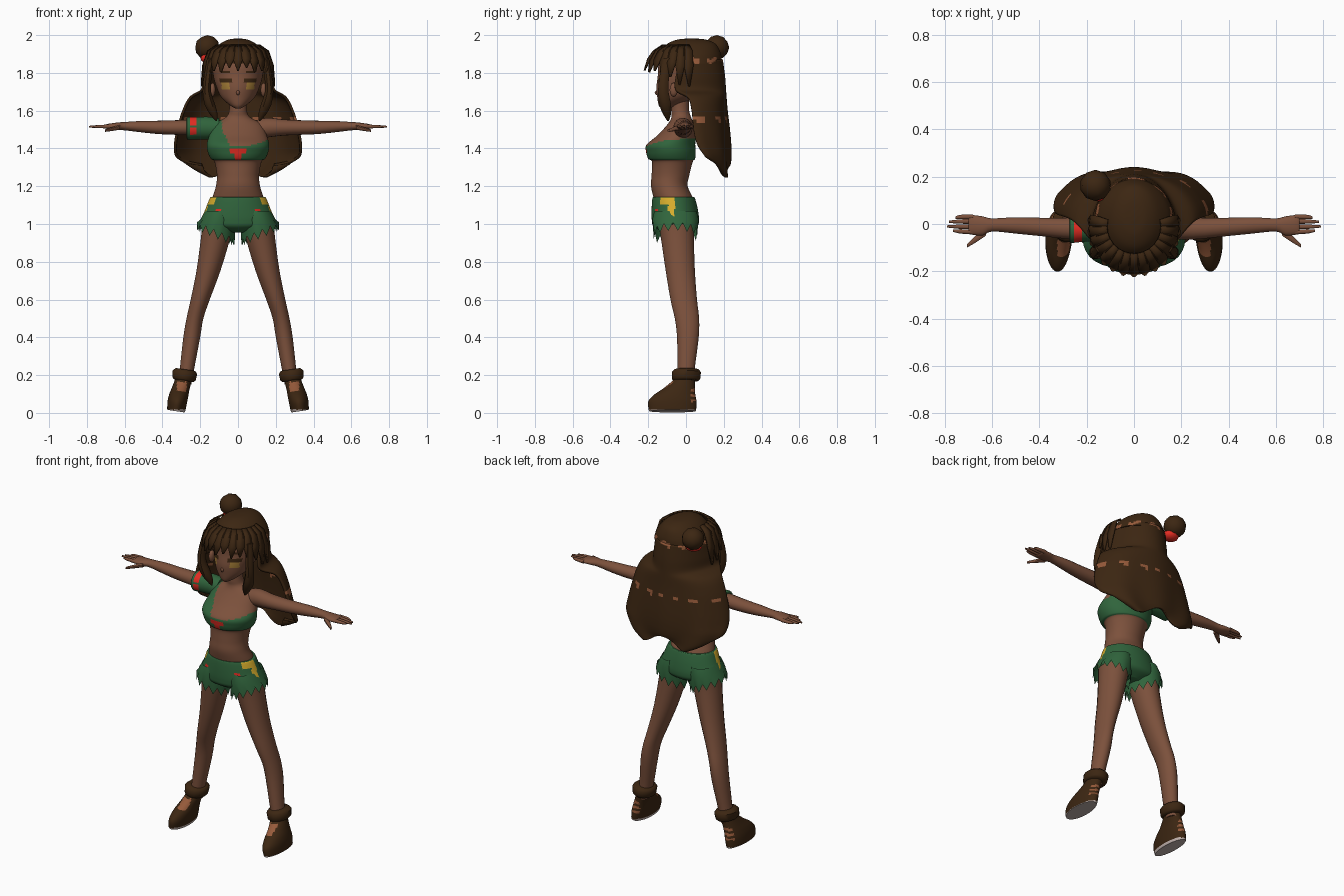
import bpy, bmesh, math
from mathutils import Vector

# ---- colours (sRGB picked, stored linear) ----
def lin(c):
    c /= 255
    return c / 12.92 if c < 0.04045 else ((c + 0.055) / 1.055) ** 2.4

MATS = {}
for key, rgb in {"skin brown": (124, 81, 60), "hair brown": (60, 38, 18), "cloth green": (48, 100, 60),
                 "red trim": (226, 44, 34), "yellow trim": (214, 172, 44), "tan streak": (150, 90, 58),
                 "sole grey": (190, 175, 170), "eye gold": (165, 125, 55)}.items():
    m = bpy.data.materials.new(key)
    m.diffuse_color = (*[lin(c) for c in rgb], 1)
    MATS[key] = m
SKIN, HAIR, GREEN, RED, YELLOW, TAN, SOLE, GOLD = MATS

# ---- helpers ----
def finish(name, bm, mats, rule=None, angle=50):
    bmesh.ops.recalc_face_normals(bm, faces=bm.faces)
    if rule:
        for f in bm.faces:
            f.material_index = mats.index(rule(f.calc_center_median()) or mats[0])
    me = bpy.data.meshes.new(name)
    bm.to_mesh(me)
    bm.free()
    for k in mats:
        me.materials.append(MATS[k])
    for p in me.polygons:
        p.use_smooth = True
    me.set_sharp_from_angle(angle=math.radians(angle))
    ob = bpy.data.objects.new(name, me)
    bpy.context.collection.objects.link(ob)
    return ob

def smooth(st, k):
    """Catmull-Rom interpolation of stations, k steps per span."""
    out = []
    for i in range(len(st) - 1):
        a, b, c, d = st[max(i - 1, 0)], st[i], st[i + 1], st[min(i + 2, len(st) - 1)]
        for j in range(k):
            t = j / k
            out.append([q + 0.5 * t * (r - p + t * (2*p - 5*q + 4*r - s + t * (3*(q - r) + s - p)))
                        for p, q, r, s in zip(a, b, c, d)])
    return out + [list(st[-1])]

def skinned(name, rows, mats, rule=None, closed=True, caps=True):
    bm = bmesh.new()
    vs = [[bm.verts.new(p) for p in r] for r in rows]
    n = len(rows[0])
    for a, b in zip(vs, vs[1:]):
        for i in range(n if closed else n - 1):
            j = (i + 1) % n
            bm.faces.new((a[i], a[j], b[j], b[i]))
    if caps:
        bm.faces.new(vs[0])
        bm.faces.new(vs[-1])
    return finish(name, bm, mats, rule)

def rings(st, n, k=1, s=1, axis="z", tilt=0):
    """Elliptic rings; z stations (z,cx,cy,rx,ry), x stations (x,cy,cz,ry,rz)."""
    rows = []
    for h, c1, c2, r1, r2 in smooth(st, k):
        row = []
        for i in range(n):
            a = 2 * math.pi * (i + 0.5) / n
            u, v = r1 * math.cos(a), r2 * math.sin(a)
            row.append(Vector((s * (c1 + u), c2 + v, h + tilt * u)) if axis == "z"
                       else Vector((s * h, c1 + u, c2 + v)))
        rows.append(row)
    return rows

def ball(name, loc, size, mats, sub=2):
    bm = bmesh.new()
    bmesh.ops.create_icosphere(bm, subdivisions=sub, radius=1)
    for v in bm.verts:
        v.co = Vector(loc) + Vector([a * b for a, b in zip(v.co, size)])
    return finish(name, bm, mats)

# ---- torso with one-shouldered top painted by rule ----
def top_rule(p):
    x, z = p.x, p.z
    if p.y < -0.1 and ((abs(x) < 0.042 and 1.372 < z < 1.402) or (abs(x) < 0.02 and 1.34 < z < 1.375)):
        return RED
    neckline = 1.41 + 1.4 * x * x if x > -0.04 else 1.41 + 2.0 * (-0.04 - x)
    if p.y > -0.03:
        neckline = 1.455
    if z > 1.337 and (z < neckline or (x < -0.085 and z < 1.57)):
        return GREEN

skinned("torso", rings([(1.08, 0, -.06, .13, .1), (1.13, 0, -.065, .137, .105), (1.2, 0, -.088, .117, .097),
    (1.26, 0, -.082, .112, .1), (1.33, 0, -.072, .125, .108), (1.345, 0, -.076, .143, .124),
    (1.38, 0, -.08, .16, .131), (1.42, 0, -.08, .165, .129), (1.47, 0, -.05, .152, .1),
    (1.53, 0, -.028, .125, .068), (1.565, 0, -.025, .065, .052), (1.6, 0, -.03, .047, .047),
    (1.67, 0, -.03, .046, .046)], 80, 6), [SKIN, GREEN, RED], top_rule)

# ---- head with painted eyes ----
def face_rule(p):
    d = abs(abs(p.x) - .065)
    if p.y > -.06:
        return None
    if d < .032 and 1.75 < p.z < 1.768 or d < .026 and 1.797 < p.z < 1.806:
        return HAIR
    if d < .021 and 1.712 < p.z < 1.75:
        return GOLD

skinned("head", rings([(1.612, 0, -.108, .015, .025), (1.63, 0, -.09, .045, .055), (1.67, 0, -.052, .088, .1),
    (1.72, 0, -.02, .112, .137), (1.78, 0, 0, .13, .15), (1.86, 0, .01, .135, .15),
    (1.93, 0, .02, .08, .1)], 88, 8), [SKIN, HAIR, GOLD], face_rule)
ball("nose", (0, -.15, 1.695), (.01, .016, .014), [SKIN])

# ---- shorts ----
def shorts_rule(p):
    if p.y < -.1 and math.hypot(abs(p.x) - .105, p.z - 1.065) < .016:
        return RED
    if abs(p.x) > .1 and (-.135 < p.y < -.06 and 1.105 < p.z < 1.14 or -.095 < p.y < -.06 and 1.01 < p.z < 1.12):
        return YELLOW

skinned("shorts", rings([(1.142, 0, -.065, .14, .106), (1.135, 0, -.065, .15, .113), (1.08, 0, -.06, .172, .122),
    (1.02, 0, -.056, .195, .125), (.985, 0, -.056, .17, .115), (.955, 0, -.056, .06, .07)], 88, 8),
    [GREEN, RED, YELLOW], shorts_rule)

for s, side in ((1, "left"), (-1, "right")):
    # ragged shorts leg
    rows = rings([(1.07, .095, -.056, .08, .112), (1.025, .105, -.056, .093, .123), (.94, .118, -.056, .1, .115)], 28, 1, s)
    for i, v in enumerate(rows[-1]):
        v.z = .945 + .42 * (s * v.x - .118) + (.022 if i % 2 else -.022)
    skinned(side + "_shorts_leg", rows, [GREEN], caps=False)

    # leg
    skinned(side + "_leg", rings([(1.0, .11, -.05, .08, .095), (.92, .12, -.045, .078, .088), (.75, .157, -.03, .064, .078),
        (.6, .2, -.012, .051, .071), (.5, .228, .005, .045, .065), (.4, .245, .01, .045, .058),
        (.22, .272, 0, .038, .045), (.15, .283, 0, .036, .042)], 20, 3, s), [SKIN])

    # shoe and cuff
    def shoe_rule(p):
        if p.z < .018:
            return SOLE
        if p.y < -.05 and .115 < p.z < .165 and abs(abs(p.x) - .298) < .026:
            return TAN
        if .025 < p.y and abs(p.x) > .29 and .06 < p.z < .14 and math.sin(p.z * 220) > 0:
            return TAN
    skinned(side + "_shoe", rings([(.009, .328, -.072, .045, .122), (.018, .327, -.072, .048, .126),
        (.06, .321, -.072, .051, .128), (.095, .313, -.06, .05, .11), (.13, .303, -.036, .046, .083),
        (.17, .29, -.012, .044, .06), (.2, .283, 0, .045, .055)], 40, 5, s, tilt=.15), [HAIR, SOLE, TAN], shoe_rule)
    skinned(side + "_shoe_cuff", rings([(.17, .288, 0, .052, .066), (.18, .286, 0, .062, .076), (.215, .281, .002, .066, .078),
        (.23, .278, .002, .052, .064)], 20, 1, s, tilt=-.0 + .15), [HAIR])

    # arm, fingers, thumb
    skinned(side + "_arm", rings([(.07, -.015, 1.495, .045, .045), (.15, -.016, 1.51, .05, .052), (.25, -.02, 1.511, .046, .042),
        (.4, -.012, 1.511, .039, .036), (.5, -.006, 1.515, .035, .031), (.6, -.004, 1.518, .028, .022),
        (.64, -.008, 1.517, .041, .02), (.69, -.003, 1.516, .042, .014), (.7, -.003, 1.516, .038, .009)], 18, 3, s, "x"), [SKIN])
    for i, (y, tip) in enumerate(((-.033, .765), (-.012, .79), (.011, .782), (.031, .755))):
        skinned(f"{side}_finger_{i + 1}", rings([(.68, y, 1.516, .011, .011), (.735, y * .95, 1.516, .01, .009),
            (tip, y * .85, 1.515, .005, .005)], 8, 2, s, "x"), [SKIN])
    skinned(side + "_thumb", rings([(.625, -.03, 1.512, .02, .014), (.665, -.06, 1.503, .017, .011),
        (.705, -.092, 1.494, .008, .007)], 8, 2, s, "x"), [SKIN])

    # ear and front hair lock
    ball(side + "_ear", (s * .135, -.065, 1.71), (.016, .022, .038), [SKIN])
    skinned(side + "_front_lock", rings([(1.88, .145, -.09, .02, .03), (1.78, .16, -.115, .022, .028),
        (1.7, .165, -.12, .024, .03), (1.63, .148, -.11, .03, .034), (1.58, .128, -.1, .022, .022),
        (1.545, .115, -.095, .004, .004)], 8, 2, s), [HAIR])

# ---- sleeve on one arm ----
def sleeve_rule(p):
    if -.252 < p.x < -.218 and (p.y < -.02 or p.z > 1.53) and p.z > 1.475 and abs(p.z - 1.515) > .006:
        return RED
skinned("sleeve", rings([(.1, -.016, 1.505, .054, .055), (.16, -.016, 1.508, .056, .06), (.22, -.02, 1.507, .056, .059),
    (.265, -.02, 1.506, .06, .06), (.272, -.02, 1.507, .05, .05)], 36, 6, -1, "x"), [GREEN, RED], sleeve_rule)

# ---- hair cap, back curtain ----
def streaks(p):
    a = math.atan2(p.x, p.y - .02)
    wave = .008 * math.sin(a * 13)
    if abs(a) < 1.7 and abs(p.z - 1.868 - wave) < .011 and math.sin(a * 9 + 1) > -.3:
        return TAN
    if abs(p.z - 1.555 - wave) < .013 and math.sin(a * 14 + .6) > .25:
        return TAN

skinned("hair_cap", rings([(1.982, 0, .03, .012, .02), (1.975, 0, .03, .055, .08), (1.95, 0, .028, .1, .132),
    (1.9, 0, .022, .145, .163), (1.85, 0, .02, .166, .171)], 72, 7), [HAIR, TAN], streaks)

rows, N = [], 60
for z, w, f, b in smooth([(1.87, .16, -.03, .188), (1.78, .177, -.055, .2), (1.71, .19, -.055, .205), (1.67, .25, .01, .208),
        (1.6, .288, .03, .214), (1.5, .318, .04, .226), (1.42, .332, .06, .233), (1.36, .325, .1, .234),
        (1.31, .275, .15, .232), (1.28, .19, .18, .228)], 6):
    wav = max(0, 1.7 - z) * .03
    rows.append([Vector((w * math.sin(t), f + (b - f) * math.cos(t) - wav * (1 - math.cos(8 * t)) / 2,
                 z + max(0, 1.36 - z) * .4 * math.cos(4 * t)))
                 for t in [math.pi * (i / N - .5) for i in range(N + 1)]])
curtain = skinned("back_hair", rows, [HAIR, TAN], streaks, closed=False, caps=False)
mod = curtain.modifiers.new("thickness", "SOLIDIFY")
mod.thickness, mod.offset = .014, 0

# ---- fringe: pointed strands around the front ----
bm = bmesh.new()
for i in range(15):
    a = math.radians(-98 + 14 * i)
    long = .1 * (abs(a) / 1.7) ** 2 + (.018 if i % 2 else 0)
    strand = []
    for r, q, z, hw in ((.115, .115, 1.945, .13), (.16, .16, 1.915, .15), (.185, .19, 1.875 - long * .4, .13),
                        (.193, .208, 1.83 - long, .02)):
        strand.append([bm.verts.new((r * math.sin(a + d), -.012 - q * math.cos(a + d), z)) for d in (-hw, hw)])
    for p, q in zip(strand, strand[1:]):
        bm.faces.new((p[0], p[1], q[1], q[0]))
fringe = finish("fringe", bm, [HAIR])
mod = fringe.modifiers.new("thickness", "SOLIDIFY")
mod.thickness, mod.offset = .01, 0

# ---- side bun with tie ----
ball("hair_bun", (-.163, .163, 1.935), (.066, .066, .065), [HAIR])
ball("bun_tie", (-.15, .14, 1.878), (.05, .045, .03), [RED])
